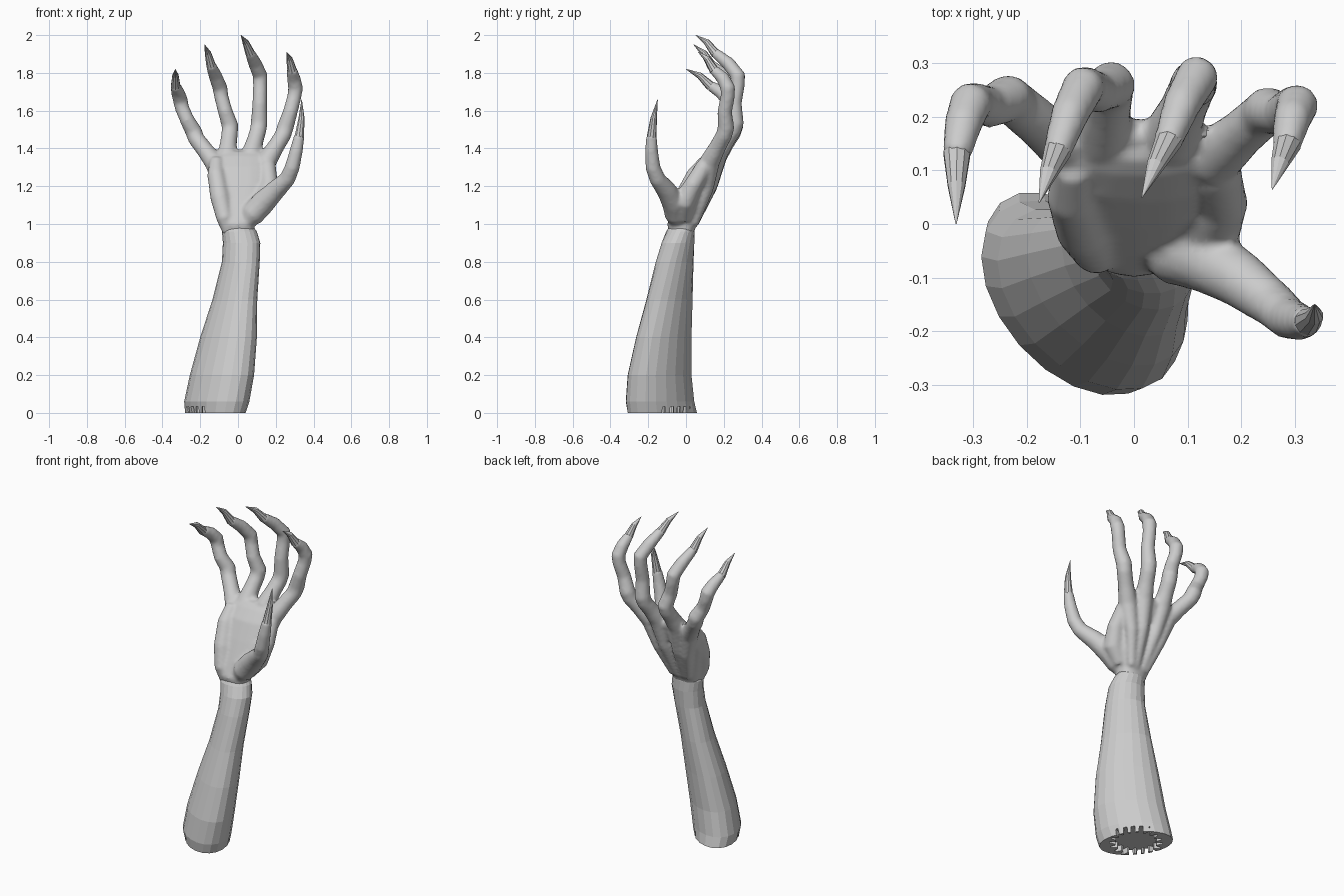
import bpy, bmesh
from math import sin, cos, tau, copysign, sqrt, radians
from mathutils import Vector

cube = bpy.data.objects.get("Cube")
if cube:
    bpy.data.objects.remove(cube)

skin = bpy.data.materials.new("grey skin")
skin.use_nodes = True
grey = (0.6, 0.6, 0.6, 1)
skin.diffuse_color = grey
skin.node_tree.nodes["Principled BSDF"].inputs["Base Color"].default_value = grey


def loft(name, rings):
    """Bridge equal rings of points into a closed solid."""
    bm = bmesh.new()
    loops = [[bm.verts.new(p) for p in ring] for ring in rings]
    n = len(loops[0])
    for a, b in zip(loops, loops[1:]):
        for i in range(n):
            j = (i + 1) % n
            bm.faces.new((a[i], a[j], b[j], b[i]))
    bm.faces.new(loops[0][::-1])
    bm.faces.new(loops[-1])
    bmesh.ops.recalc_face_normals(bm, faces=bm.faces)
    mesh = bpy.data.meshes.new(name)
    bm.to_mesh(mesh)
    bm.free()
    mesh.materials.append(skin)
    obj = bpy.data.objects.new(name, mesh)
    bpy.context.collection.objects.link(obj)
    return obj


def slab(name, sections, sides, power=1.0):
    """Stack ovals given as (z, x min, x max, y min, y max, diagonal skew)."""
    rings = []
    for z, x0, x1, y0, y1, skew in sections:
        ring = []
        for i in range(sides):
            c, s = cos(tau * i / sides), sin(tau * i / sides)
            c, s = copysign(abs(c) ** power, c), copysign(abs(s) ** power, s)
            s = skew * c + sqrt(1 - skew * skew) * s
            ring.append(((x0 + x1 + (x1 - x0) * c) / 2, (y0 + y1 + (y1 - y0) * s) / 2, z))
        rings.append(ring)
    return loft(name, rings)


def limb(name, path, sides=14):
    """Tube through (x, y, z, radius) points."""
    pts = [Vector(p[:3]) for p in path]
    rings = []
    for k, p in enumerate(pts):
        before = (p - pts[k - 1]).normalized() if k else Vector()
        after = (pts[k + 1] - p).normalized() if k + 1 < len(pts) else Vector()
        t = (before + after).normalized()
        u = t.cross(Vector((1, 0, 0))).normalized()
        v = t.cross(u)
        rings.append([p + path[k][3] * (u * cos(tau * i / sides) + v * sin(tau * i / sides))
                      for i in range(sides)])
    return loft(name, rings)


def claw(name, root, tip, lift):
    """Tapered claw, bowed by the lift vector."""
    a, b = Vector(root), Vector(tip)
    mid = a.lerp(b, .5) + Vector(lift)
    return limb(name, [(*a, .026), (*mid, .017), (*b, .001)], 10)


# Forearm, leaning back from a wide cut end to a slim wrist
forearm = slab("forearm", [
    (0, -.28, .04, -.31, .06, -.45), (.06, -.285, .06, -.32, .045, -.42),
    (.2, -.255, .085, -.31, .03, -.42), (.4, -.2, .1, -.265, .03, -.42),
    (.6, -.135, .102, -.21, .035, -.38), (.8, -.085, .115, -.16, .04, -.25),
    (.9, -.08, .118, -.13, .045, -.15), (.96, -.085, .1, -.105, .045, 0),
    (1.0, -.06, .07, -.08, .04, 0)], 20)

# Toothed recess in the cut end, breaking through its narrow sides
teeth = 18
gear = []
for i in range(teeth * 4):
    r = .148 if i % 4 < 2 else .115
    a = tau * i / (teeth * 4)
    gear.append((-.12 + r * cos(a), -.125 + r * sin(a)))
cutter = loft("recess_cutter", [[(x, y, z) for x, y in gear] for z in (-.05, .035)])
cutter.hide_render = True
cut = forearm.modifiers.new("recess", 'BOOLEAN')
cut.operation = 'DIFFERENCE'
cut.solver = 'EXACT'
cut.object = cutter
bpy.context.view_layer.objects.active = forearm
bpy.ops.object.modifier_apply(modifier=cut.name)
bpy.data.objects.remove(cutter)

# Palm and the fleshy mound on its outer edge
hand = slab("hand", [
    (.94, -.07, .085, -.085, .035, 0), (1.0, -.09, .09, -.1, .06, 0),
    (1.08, -.115, .13, -.065, .09, 0), (1.2, -.15, .165, -.01, .125, 0),
    (1.3, -.155, .17, .04, .18, 0), (1.36, -.125, .155, .09, .19, 0),
    (1.385, -.08, .12, .12, .18, 0)], 20, .85)
parts = [limb("palm_mound", [(-.055, -.05, .95, .025), (-.07, -.05, 1.03, .045),
                             (-.095, -.01, 1.14, .052), (-.115, .05, 1.26, .048),
                             (-.115, .11, 1.34, .035)])]

# Fingers: knuckle, middle joint, end joint, claw root, claw tip
fingers = {
    "little": ((-.12, .14, 1.32), (-.235, .235, 1.47), (-.305, .225, 1.635),
               (-.332, .125, 1.735), (-.332, 0, 1.82)),
    "ring": ((-.058, .165, 1.36), (-.042, .26, 1.5), (-.095, .255, 1.7),
             (-.145, .13, 1.845), (-.177, .04, 1.95)),
    "middle": ((.07, .165, 1.37), (.112, .262, 1.515), (.118, .275, 1.765),
               (.062, .15, 1.91), (.015, .05, 2.0)),
    "index": ((.15, .125, 1.33), (.25, .212, 1.49), (.305, .222, 1.7),
              (.285, .145, 1.82), (.258, .065, 1.91)),
}

for name, points in fingers.items():
    knuckle, joint, end, root, tip = map(Vector, points)
    wrist = Vector((knuckle.x * .35, .04, 1.0))
    mid_tip = end.lerp(root, .5) + Vector((0, .012, .012))
    shin = joint.lerp(end, .5) - Vector((0, .012, 0))
    parts.append(limb(name + "_finger", [
        (*wrist, .026), (*(wrist.lerp(knuckle, .55) + Vector((0, .02, 0))), .038),
        (*knuckle, .054), (*knuckle.lerp(joint, .5), .045),
        (*knuckle.lerp(joint, .88), .044), (*(joint + Vector((0, 0, .02))), .045),
        (*shin, .039), (*joint.lerp(end, .88), .038),
        (*(end + Vector((0, 0, .02))), .04), (*mid_tip, .036), (*root, .027)]))
    claw(name + "_claw", root.lerp(end, .06), tip, (0, .006, .012))

# Thumb, sweeping out from the heel of the hand
parts.append(limb("thumb", [
    (.035, -.05, 1.0, .035), (.075, -.05, 1.05, .064), (.135, -.065, 1.115, .064),
    (.2, -.105, 1.18, .053), (.262, -.152, 1.24, .043), (.287, -.175, 1.3, .04),
    (.309, -.183, 1.39, .035), (.325, -.182, 1.47, .028)]))
claw("thumb_claw", (.324, -.182, 1.46), (.337, -.15, 1.66), (.006, -.005, 0))

# Webs joining thumb and palm, and neighbouring knuckles
parts.append(limb("thumb_web", [(.08, -.02, 1.03, .045), (.14, -.01, 1.12, .062),
                                (.165, .04, 1.21, .048), (.155, .1, 1.31, .045)]))
knuckles = [Vector(p[0]) for p in fingers.values()]
for a, b in zip(knuckles, knuckles[1:]):
    mid = a.lerp(b, .5)
    parts.append(limb("knuckle_web", [(*(mid - Vector((0, .04, .1))), .038), (*mid, .036),
                                      (*(mid + Vector((0, .01, .025))), .02)]))

# Fuse palm, fingers and thumb into one soft skin
bpy.ops.object.select_all(action='DESELECT')
for part in parts + [hand]:
    part.select_set(True)
bpy.context.view_layer.objects.active = hand
bpy.ops.object.join()
fuse = hand.modifiers.new("fuse", 'REMESH')
fuse.mode = 'VOXEL'
fuse.voxel_size = .01
soften = hand.modifiers.new("soften", 'SMOOTH')
soften.factor = .5
soften.iterations = 5
for modifier in (fuse.name, soften.name):
    bpy.ops.object.modifier_apply(modifier=modifier)
bpy.ops.object.shade_smooth_by_angle(angle=radians(40))
